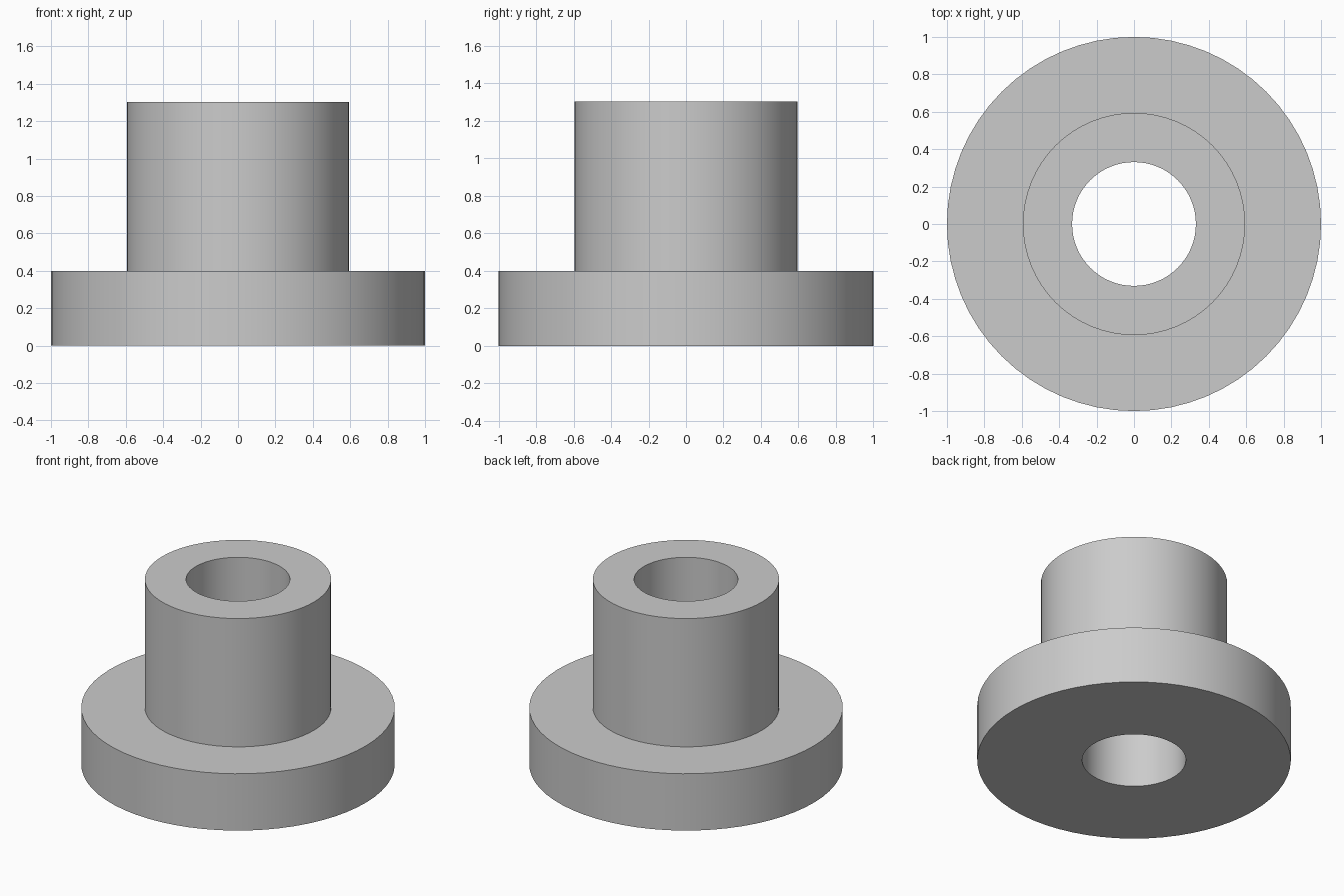
import bpy, bmesh, math

default = bpy.data.objects.get("Cube")
if default:
    bpy.data.objects.remove(default, do_unlink=True)

SEGMENTS = 64
FLANGE_R, SLEEVE_R, BORE_R = 1.0, 0.594, 0.331
FLANGE_H, TOTAL_H = 0.4, 1.303

# Plain grey finish
grey = bpy.data.materials.new("light_grey")
grey.use_nodes = True
colour = (0.6, 0.6, 0.6, 1.0)
grey.diffuse_color = colour
grey.node_tree.nodes["Principled BSDF"].inputs["Base Color"].default_value = colour

# Closed cross-section (radius, height): flange, sleeve and through bore
profile = [(BORE_R, 0), (FLANGE_R, 0), (FLANGE_R, FLANGE_H),
           (SLEEVE_R, FLANGE_H), (SLEEVE_R, TOTAL_H), (BORE_R, TOTAL_H)]

# Revolve the section around z
bm = bmesh.new()
verts = [bm.verts.new((r, 0, z)) for r, z in profile]
edges = [bm.edges.new((v, verts[(i + 1) % len(verts)])) for i, v in enumerate(verts)]
bmesh.ops.spin(bm, geom=verts + edges, cent=(0, 0, 0), axis=(0, 0, 1),
               angle=math.tau, steps=SEGMENTS, use_merge=True)
bmesh.ops.remove_doubles(bm, verts=bm.verts, dist=0.0001)
bmesh.ops.recalc_face_normals(bm, faces=bm.faces)

mesh = bpy.data.meshes.new("flanged_bushing")
bm.to_mesh(mesh)
bm.free()
mesh.materials.append(grey)
bushing = bpy.data.objects.new("flanged_bushing", mesh)
bpy.context.collection.objects.link(bushing)

# Smooth round walls, crisp rims
bpy.ops.object.select_all(action="DESELECT")
bushing.select_set(True)
bpy.context.view_layer.objects.active = bushing
bpy.ops.object.shade_smooth_by_angle(angle=math.radians(30))
